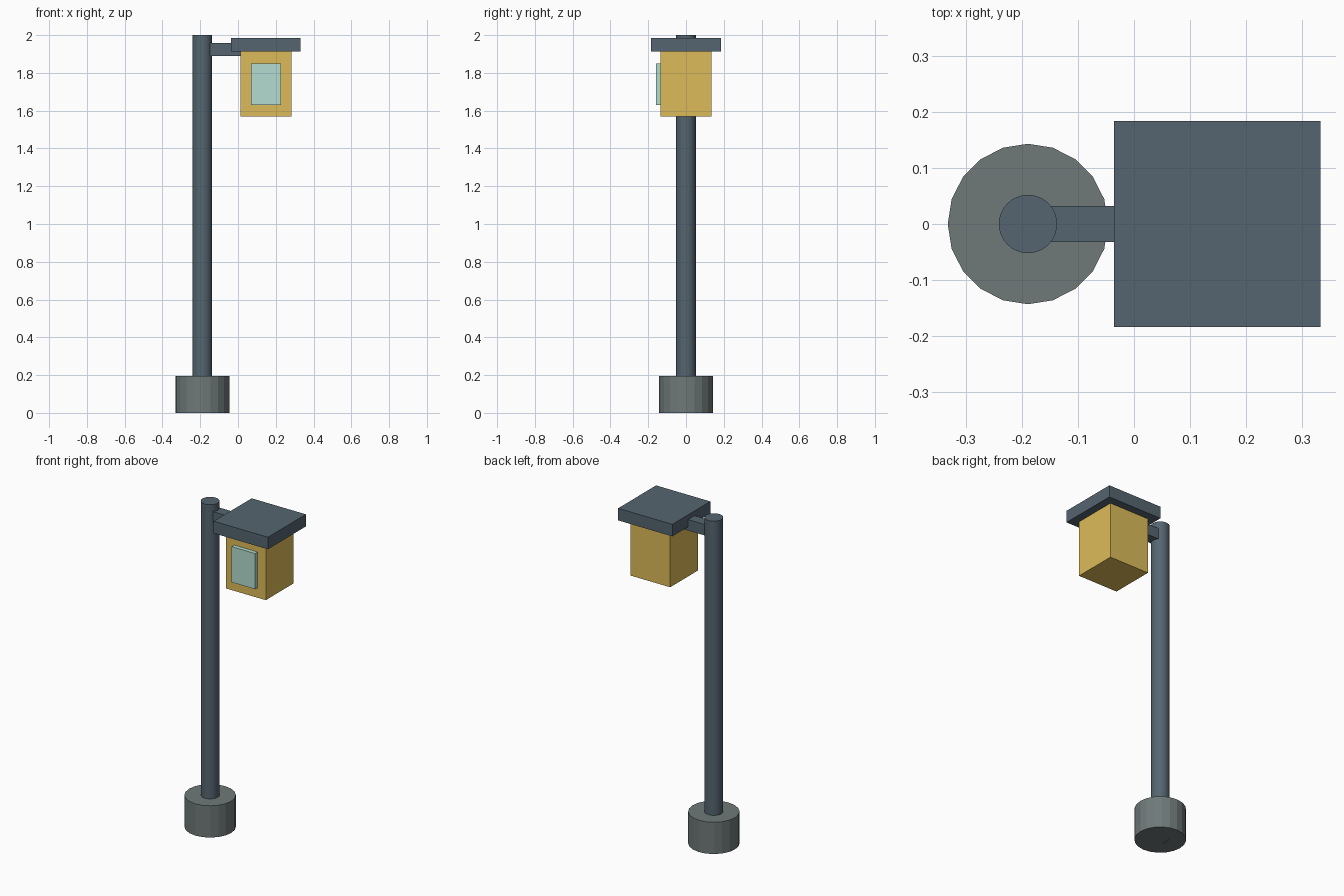
import bpy

if "Cube" in bpy.data.objects:
    bpy.data.objects.remove(bpy.data.objects["Cube"])


def material(name, color):
    m = bpy.data.materials.new(name)
    m.diffuse_color = (*color, 1)
    m.use_nodes = True
    m.node_tree.nodes["Principled BSDF"].inputs["Base Color"].default_value = m.diffuse_color
    return m


slate = material("slate_metal", (0.09, 0.13, 0.16))
stone = material("stone", (0.16, 0.19, 0.19))
amber = material("amber", (0.72, 0.50, 0.10))
glass = material("pale_glass", (0.45, 0.72, 0.63))


def box(name, lo, hi, mat):
    """Axis-aligned box between two corners."""
    bpy.ops.mesh.primitive_cube_add(size=1, location=[(a + b) / 2 for a, b in zip(lo, hi)])
    ob = bpy.context.object
    ob.name = name
    ob.scale = [b - a for a, b in zip(lo, hi)]
    bpy.ops.object.transform_apply(location=False, rotation=False, scale=True)
    ob.data.materials.append(mat)
    return ob


def cylinder(name, x, radius, z0, z1, sides, mat):
    bpy.ops.mesh.primitive_cylinder_add(vertices=sides, radius=radius, depth=z1 - z0,
                                        location=(x, 0, (z0 + z1) / 2))
    ob = bpy.context.object
    ob.name = name
    ob.data.materials.append(mat)
    return ob


POLE_X, LAMP_X = -0.189, 0.148

# Footing and post
cylinder("base", POLE_X, 0.143, 0, 0.195, 20, stone)
cylinder("pole", POLE_X, 0.052, 0, 2.0, 32, slate)
bpy.ops.object.shade_smooth_by_angle()

# Arm reaching from the pole into the lantern
box("arm", (POLE_X, -0.032, 1.89), (LAMP_X, 0.032, 1.957), slate)

# Lantern: housing, front pane, flat roof
box("lantern_body", (LAMP_X - 0.135, -0.135, 1.568), (LAMP_X + 0.135, 0.135, 1.912), amber)
box("front_pane", (LAMP_X - 0.079, -0.16, 1.63), (LAMP_X + 0.079, -0.13, 1.849), glass)
box("roof", (LAMP_X - 0.184, -0.184, 1.912), (LAMP_X + 0.184, 0.184, 1.986), slate)
